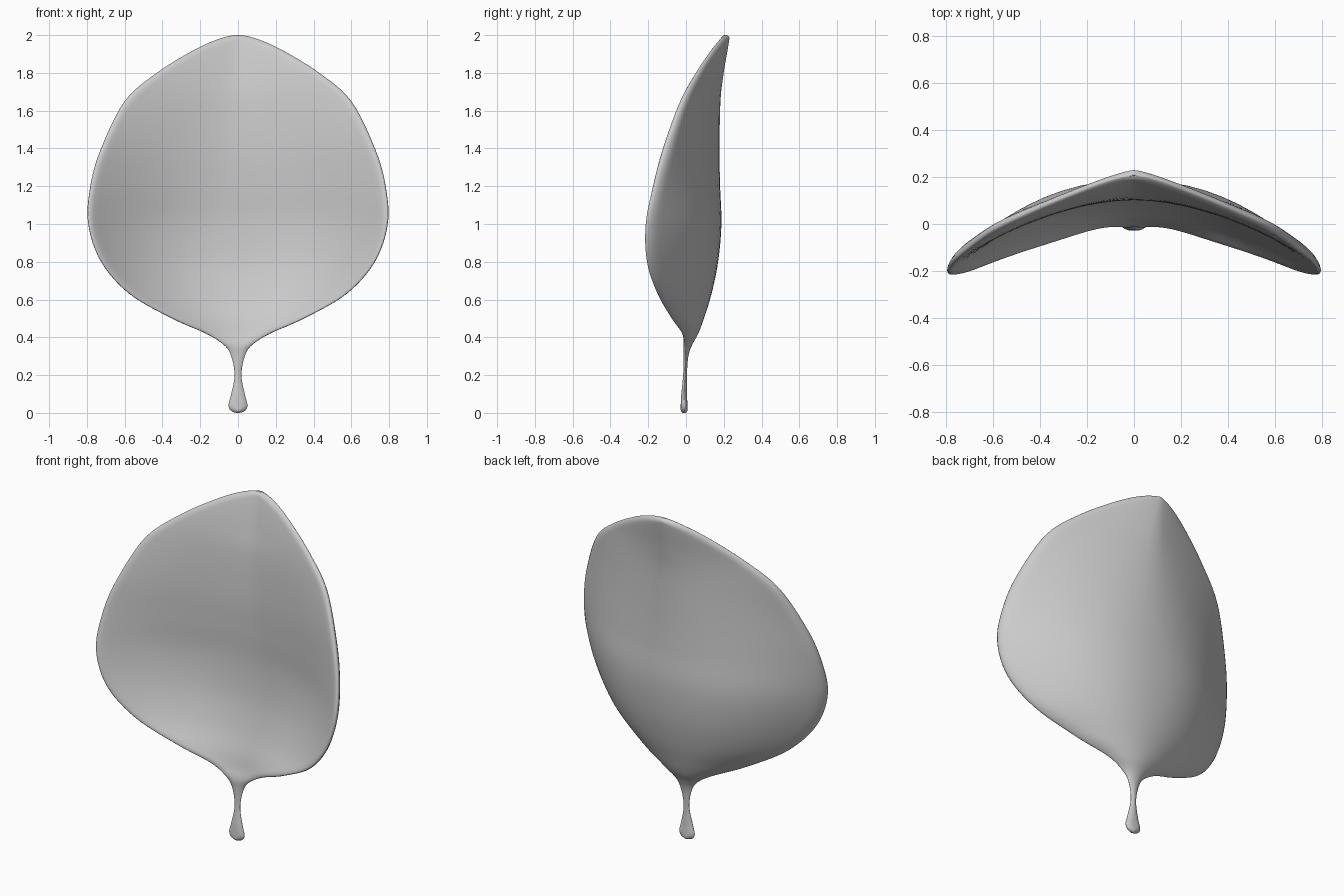
import bpy
import bmesh
import math

if "Cube" in bpy.data.objects:
    bpy.data.objects.remove(bpy.data.objects["Cube"], do_unlink=True)

# Leaf stations from stem foot to tip:
# height, half width, midrib depth, rim depth, thickness, fold exponent
STATIONS = [
    (0, 0, -.01, -.01, .03, 2),
    (.01, .035, -.01, -.01, .035, 2),
    (.04, .05, -.01, -.01, .036, 2),
    (.1, .036, -.01, -.01, .03, 2),
    (.2, .018, -.005, -.005, .02, 2),
    (.3, .036, 0, -.002, .025, 2),
    (.36, .075, .01, -.005, .045, 2),
    (.42, .17, .035, -.015, .06, 2),
    (.5, .35, .06, -.07, .07, 2),
    (.63, .575, .1, -.145, .07, 2.1),
    (.8, .725, .135, -.2, .07, 2.2),
    (1, .793, .15, -.205, .075, 2.2),
    (1.2, .782, .143, -.165, .075, 2),
    (1.4, .725, .14, -.11, .075, 1.8),
    (1.65, .6, .15, -.02, .065, 1.5),
    (1.8, .43, .172, .06, .055, 1.3),
    (1.92, .235, .195, .14, .05, 1.3),
    (1.98, .1, .207, .188, .045, 1.4),
    (2, 0, .21, .205, .04, 1.5),
]
STEPS = 6
COLS = 16
RIM_RADIUS = .03


def mirrored(row):
    """Station past an end, so that the outline closes with a round tip."""
    return (row[0], -row[1]) + row[2:]


def blend(a, b, c, d, t):
    """Smooth curve from b to c."""
    return tuple(
        q + t / 2 * (r - p + t * (2 * p - 5 * q + 4 * r - s + t * (3 * (q - r) + s - p)))
        for p, q, r, s in zip(a, b, c, d))


def station_curve():
    pts = [mirrored(STATIONS[1])] + STATIONS + [mirrored(STATIONS[-2])]
    rows = []
    for i in range(len(STATIONS) - 1):
        rows += [blend(*pts[i:i + 4], k / STEPS) for k in range(STEPS)]
    return rows + [STATIONS[-1]]


def leaf_mesh(rows):
    bm = bmesh.new()
    rings = []
    last = len(rows) - 1
    for i, (z, w, mid, rim, thick, fold) in enumerate(rows):
        w = max(w, 0)
        before, after = rows[max(i - 1, 0)], rows[min(i + 1, last)]
        dz, dw = after[0] - before[0], after[1] - before[1]
        slant = abs(dz) / max(math.hypot(dz, dw), 1e-6)
        if i in (0, last):
            slant = 0
        front, back = [], []
        for k in range(-COLS, COLS + 1):
            u = math.sin(k / COLS * math.pi / 2)
            x = u * w
            y = mid + (rim - mid) * abs(u) ** fold
            # rounded rim: the thickness fades with the distance to the outline
            near = min((w - abs(x)) * slant / min(RIM_RADIUS, max(w, .005)), 1)
            half = thick / 2 * (1 - .35 * u * u) * math.sqrt(max(0, 1 - (1 - near) ** 2))
            front.append(bm.verts.new((x, y - half, z)))
            back.append(bm.verts.new((x, y + half, z)))
        rings.append(front + back[::-1])
    for low, high in zip(rings, rings[1:]):
        n = len(low)
        for k in range(n):
            j = (k + 1) % n
            bm.faces.new((low[k], low[j], high[j], high[k]))
    bmesh.ops.remove_doubles(bm, verts=bm.verts, dist=.0004)
    bmesh.ops.dissolve_degenerate(bm, edges=bm.edges, dist=.0002)
    bmesh.ops.recalc_face_normals(bm, faces=bm.faces)
    mesh = bpy.data.meshes.new("leaf")
    bm.to_mesh(mesh)
    bm.free()
    return mesh


# Plain grey material
grey = bpy.data.materials.new("plain grey")
grey.use_nodes = True
colour = (.6, .6, .6, 1)
grey.diffuse_color = colour
grey.node_tree.nodes["Principled BSDF"].inputs["Base Color"].default_value = colour

# Folded leaf blade with its stem
leaf = bpy.data.objects.new("leaf", leaf_mesh(station_curve()))
bpy.context.collection.objects.link(leaf)
leaf.data.materials.append(grey)
leaf.data.shade_smooth()
